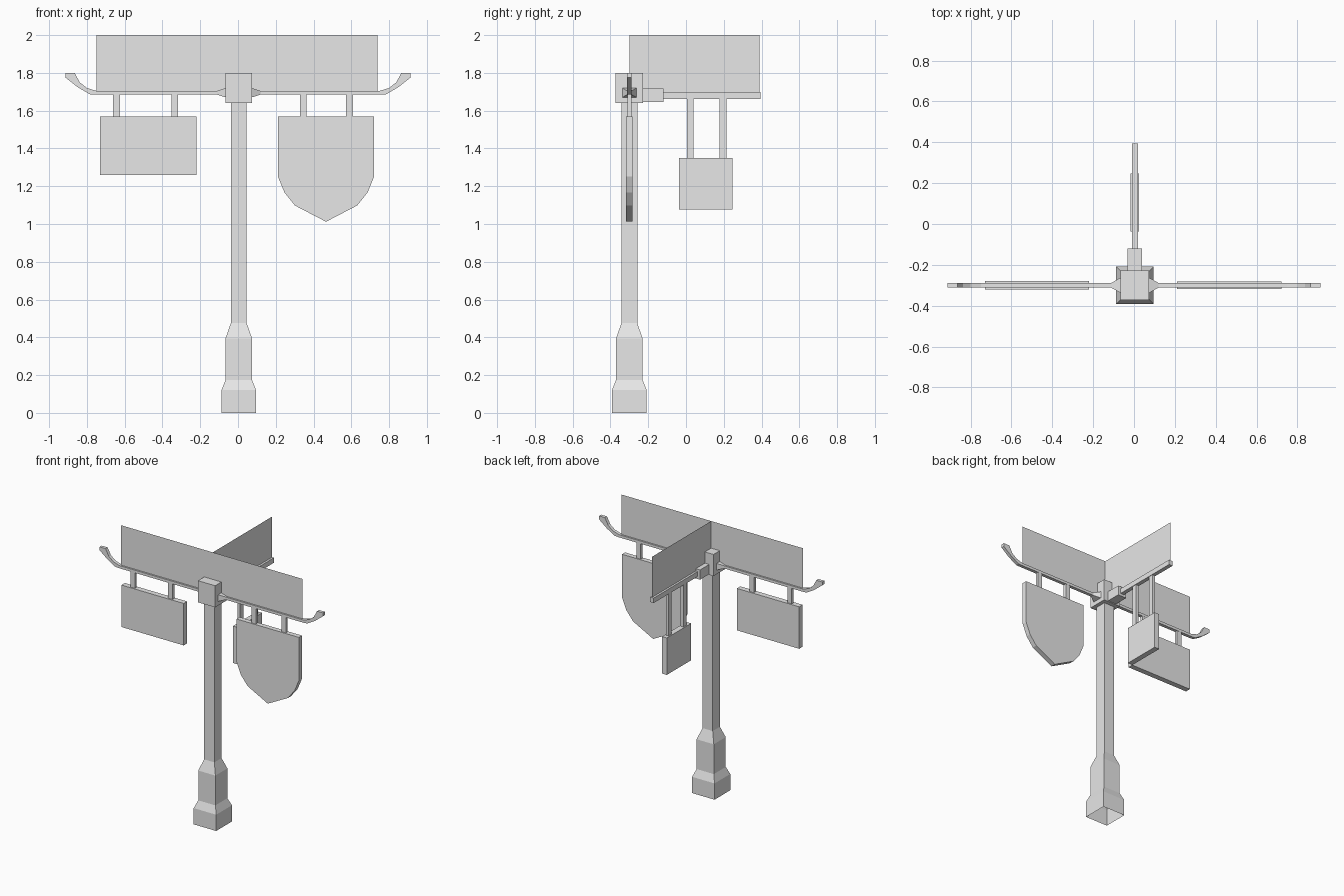
import bpy, bmesh
from mathutils import Vector

cube = bpy.data.objects.get("Cube")
if cube:
    bpy.data.objects.remove(cube, do_unlink=True)

grey = bpy.data.materials.new("plain grey")
grey.use_nodes = True
grey.diffuse_color = (0.8, 0.8, 0.8, 1)
grey.node_tree.nodes["Principled BSDF"].inputs["Base Color"].default_value = (0.8, 0.8, 0.8, 1)

PX, PY = 0.004, -0.30   # post centre


def finish(name, bm, recalc=True):
    if recalc:
        bmesh.ops.recalc_face_normals(bm, faces=bm.faces[:])
    mesh = bpy.data.meshes.new(name)
    bm.to_mesh(mesh)
    bm.free()
    mesh.materials.append(grey)
    obj = bpy.data.objects.new(name, mesh)
    bpy.context.collection.objects.link(obj)
    return obj


def box(name, x, y, z):
    """Box from (low, high) ranges."""
    bm = bmesh.new()
    bmesh.ops.create_cube(bm, size=1)
    for v in bm.verts:
        v.co = Vector([lo + (c + 0.5) * (hi - lo) for c, (lo, hi) in zip(v.co, (x, y, z))])
    return finish(name, bm)


def loft(name, rings):
    """Open tube through rings of four corners each."""
    bm = bmesh.new()
    loops = [[bm.verts.new(p) for p in ring] for ring in rings]
    for a, b in zip(loops, loops[1:]):
        for i in range(4):
            j = (i + 1) % 4
            bm.faces.new((a[i], a[j], b[j], b[i]))
    return finish(name, bm)


def slab(name, outline, y, depth):
    """Outline in x and z, given thickness along y."""
    bm = bmesh.new()
    face = bm.faces.new([bm.verts.new((px, y - depth / 2, pz)) for px, pz in outline])
    out = bmesh.ops.extrude_face_region(bm, geom=[face])
    moved = [g for g in out["geom"] if isinstance(g, bmesh.types.BMVert)]
    bmesh.ops.translate(bm, verts=moved, vec=(0, depth, 0))
    return finish(name, bm)


def sheet(name, corners):
    bm = bmesh.new()
    bm.faces.new([bm.verts.new(c) for c in corners])
    return finish(name, bm, recalc=False)


SIGNS = [(-1, -1), (1, -1), (1, 1), (-1, 1)]

# Square post with stepped, hollow foot
profile = [(0.092, 0), (0.092, 0.12), (0.07, 0.175), (0.07, 0.395), (0.042, 0.475), (0.042, 1.66)]
loft("post", [[(PX + r * a, PY + r * b, z) for a, b in SIGNS] for r, z in profile])
box("post_cap", (PX - 0.07, PX + 0.07), (PY - 0.073, PY + 0.073), (1.64, 1.80))

# Cross arms with flared collars and upturned ends
hook = [(0.75, 1.705), (0.80, 1.72), (0.838, 1.75), (0.865, 1.80), (0.913, 1.80),
        (0.913, 1.775), (0.85, 1.725), (0.785, 1.687), (0.75, 1.685)]
for side, s in (("left", 1), ("right", -1)):
    slab(side + "_arm", [(s * x, z) for x, z in [(0.05, 1.705)] + hook + [(0.05, 1.685)]],
         PY, 0.024)
    loft(side + "_collar", [[(PX + s * x, PY + r * a, 1.695 + h * b) for a, b in SIGNS]
                            for x, r, h in ((0.065, 0.04, 0.026), (0.115, 0.012, 0.01))])

# Rear arm
box("rear_arm_socket", (PX - 0.035, PX + 0.035), (-0.24, -0.12), (1.645, 1.717))
box("rear_arm", (PX - 0.015, PX + 0.015), (-0.13, 0.394), (1.663, 1.70))

# Thin upright panels above the arms
sheet("main_panel", [(-0.749, PY, 1.70), (0.738, PY, 1.70), (0.738, PY, 2), (-0.749, PY, 2)])
sheet("rear_panel", [(PX, PY, 1.695), (PX, 0.39, 1.695), (PX, 0.39, 2), (PX, PY, 2)])

# Hanging signs
box("right_sign", (-0.73, -0.22), (PY - 0.02, PY + 0.02), (1.26, 1.57))
box("rear_sign", (PX - 0.02, PX + 0.02), (-0.037, 0.247), (1.077, 1.35))
half = [(0.255, 1.57), (0.255, 1.252), (0.22, 1.167), (0.165, 1.098)]
mid = 0.466
shield = [(mid + x, z) for x, z in half] + [(mid, 1.012)] + [(mid - x, z) for x, z in reversed(half)]
slab("left_shield_sign", shield, PY, 0.036)

# Sign hangers
for i, x in enumerate((-0.644, -0.335, 0.345, 0.591)):
    box(f"hanger_{i + 1}", (x - 0.018, x + 0.018), (PY - 0.011, PY + 0.011), (1.565, 1.69))
for i, y in enumerate((0.022, 0.196)):
    box(f"rear_hanger_{i + 1}", (PX - 0.011, PX + 0.011), (y - 0.018, y + 0.018), (1.345, 1.67))
